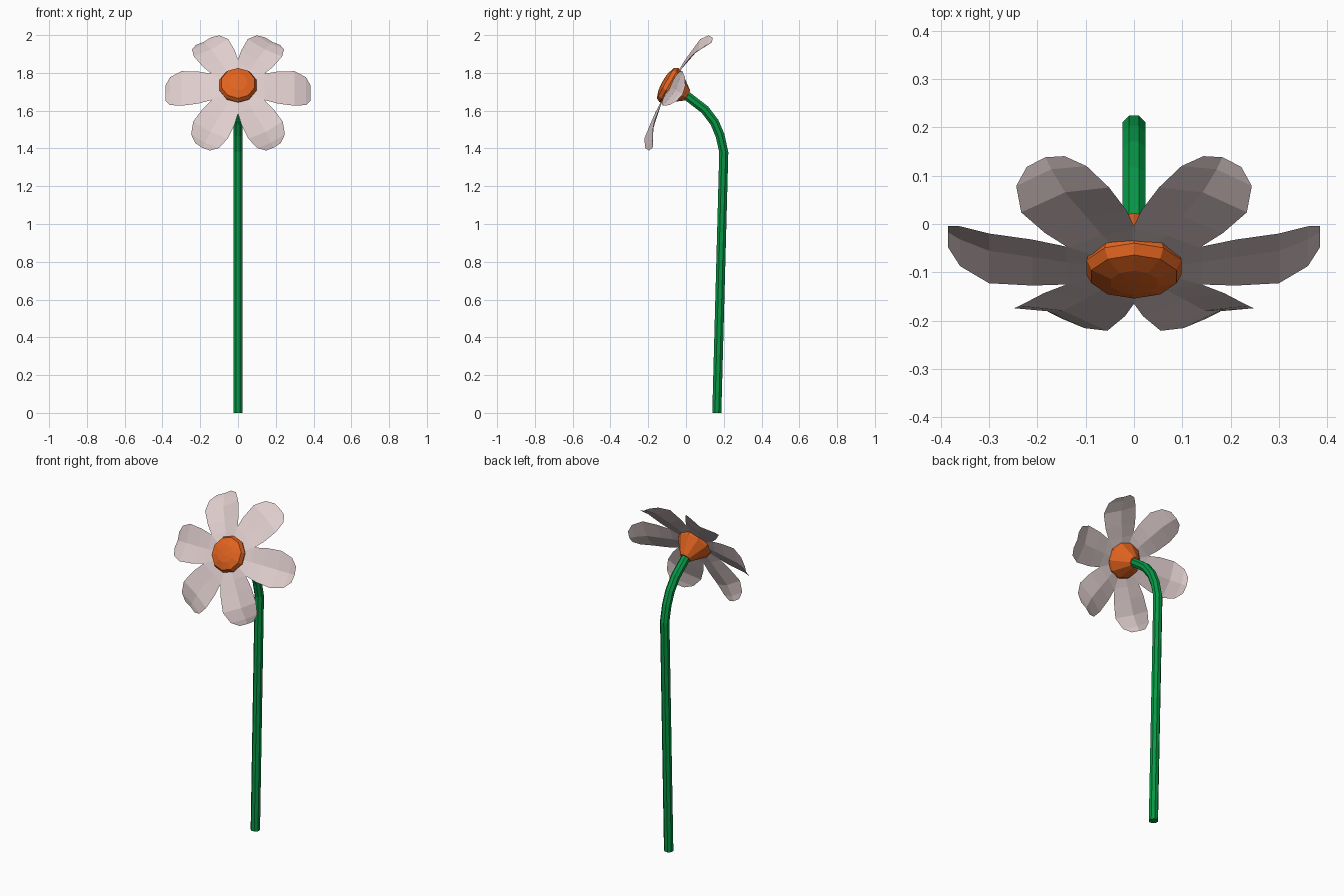
import bpy, bmesh, math
from mathutils import Vector

if "Cube" in bpy.data.objects:
    bpy.data.objects.remove(bpy.data.objects["Cube"])

def material(name, rgb):
    m = bpy.data.materials.new(name)
    m.diffuse_color = (*rgb, 1)
    m.use_nodes = True
    m.node_tree.nodes["Principled BSDF"].inputs["Base Color"].default_value = m.diffuse_color
    return m

GREEN = material("stem green", (0.002, 0.31, 0.06))
ORANGE = material("centre orange", (0.75, 0.125, 0.014))
PINK = material("pale pink", (0.74, 0.61, 0.61))

# Flower head frame: tilted to face forward and a little up
X = Vector((1, 0, 0))
UP = Vector((0, 0.49, 0.872))
FACE = Vector((0, -0.872, 0.49))
HEAD = Vector((0, -0.09, 1.735))

def loft(name, rows, mat, closed):
    """Skin rows of points; closed rows become a capped tube."""
    bm = bmesh.new()
    vr = [[bm.verts.new(p) for p in row] for row in rows]
    n = len(vr[0])
    for a, b in zip(vr, vr[1:]):
        for i in range(n if closed else n - 1):
            j = (i + 1) % n
            bm.faces.new((a[i], a[j], b[j], b[i]))
    if closed:
        bm.faces.new(vr[0])
        bm.faces.new(vr[-1])
        bmesh.ops.recalc_face_normals(bm, faces=bm.faces)
    me = bpy.data.meshes.new(name)
    bm.to_mesh(me)
    bm.free()
    me.materials.append(mat)
    ob = bpy.data.objects.new(name, me)
    bpy.context.collection.objects.link(ob)
    return ob

def ring(c, u, v, r, n, start=0.0):
    return [c + r * (u * math.cos(start + math.tau * i / n) + v * math.sin(start + math.tau * i / n))
            for i in range(n)]

# Stem: octagonal tube swept along a bent path
path = [Vector((0, y, z)) for y, z in
        [(0.163, 0), (0.2, 1.38), (0.18, 1.47), (0.15, 1.54), (0.1, 1.605), (-0.01, 1.69)]]
rows = []
for i, p in enumerate(path):
    t = (path[min(i + 1, len(path) - 1)] - path[max(i - 1, 0)]).normalized()
    if i == 0:
        t = Vector((0, 0, 1))
    rows.append(ring(p, X, t.cross(X), 0.026, 8, math.pi / 8))
loft("stem", rows, GREEN, True)

# Centre: faceted dome with a cone behind it (distance along axis, radius)
profile = [(-0.112, 0.03), (-0.02, 0.098), (0, 0.103), (0.022, 0.092), (0.036, 0.05), (0.039, 0.015)]
loft("flower_centre", [ring(HEAD + FACE * s, X, UP, r, 10, math.pi / 2) for s, r in profile],
     ORANGE, True)

# Petals: six broad blades, cupped and curling back at the tip
# (distance out, half width, centre line depth, edge depth)
stations = [(0.05, 0.029, -0.005, -0.005), (0.14, 0.08, -0.016, -0.008),
            (0.21, 0.097, -0.028, -0.015), (0.3, 0.105, -0.043, -0.025),
            (0.36, 0.084, -0.07, -0.054), (0.385, 0.045, -0.087, -0.077)]
root = HEAD - UP * 0.006
lengths = [1.0, 0.95, 0.95, 1.0, 0.975, 0.975]
for k, scale in enumerate(lengths):
    a = k * math.tau / 6
    out = X * math.cos(a) + UP * math.sin(a)
    side = UP * math.cos(a) - X * math.sin(a)
    rows = [[root + out * r * scale - side * w + FACE * e, root + out * r * scale + FACE * c,
             root + out * r * scale + side * w + FACE * e] for r, w, c, e in stations]
    loft(f"petal_{k + 1}", rows, PINK, False)
